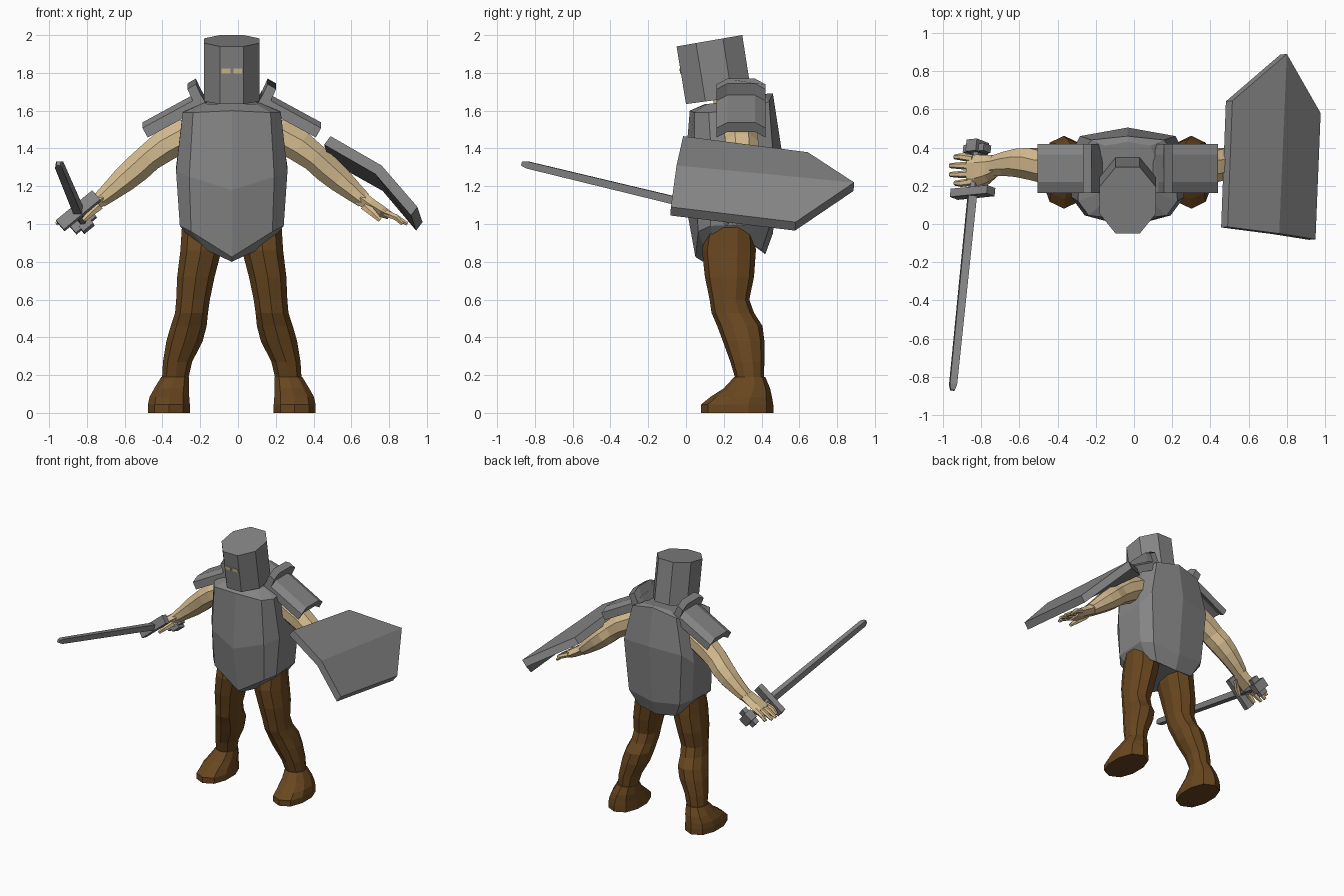
import bpy, bmesh, math
from mathutils import Vector as V

if "Cube" in bpy.data.objects:
    bpy.data.objects.remove(bpy.data.objects["Cube"])

CX = -0.033  # the body's mirror plane


def material(name, rgb):
    m = bpy.data.materials.new(name)
    m.diffuse_color = (*rgb, 1)
    m.use_nodes = True
    m.node_tree.nodes["Principled BSDF"].inputs["Base Color"].default_value = m.diffuse_color
    return m


STEEL = material("steel grey", (0.235, 0.235, 0.235))
LEATHER = material("brown leather", (0.14, 0.062, 0.014))
SKIN = material("skin", (0.68, 0.51, 0.28))


def loft(name, rings, mat):
    """Skin a list of equal-length point rings and cap both ends."""
    bm = bmesh.new()
    rows = [[bm.verts.new(p) for p in r] for r in rings]
    n = len(rows[0])
    for a, b in zip(rows, rows[1:]):
        for i in range(n):
            j = (i + 1) % n
            bm.faces.new((a[i], a[j], b[j], b[i]))
    bm.faces.new(rows[0])
    bm.faces.new(rows[-1])
    bmesh.ops.recalc_face_normals(bm, faces=bm.faces)
    me = bpy.data.meshes.new(name)
    bm.to_mesh(me)
    bm.free()
    me.materials.append(mat)
    ob = bpy.data.objects.new(name, me)
    bpy.context.collection.objects.link(ob)
    return ob


def ellipse(c, u, v, n=10):
    return [V(c) + V(u) * math.cos(math.tau * (i + .5) / n) + V(v) * math.sin(math.tau * (i + .5) / n)
            for i in range(n)]


def box(name, c, a, b, d, mat):
    """Box from a centre and three half-axis vectors."""
    quad = [c + a + b, c - a + b, c - a - b, c + a - b]
    return loft(name, [[p - d for p in quad], [p + d for p in quad]], mat)


def limb(name, pts, s, mat, n=8):
    """Tube through (x, y, z, radius in xz, radius in y), on side s."""
    rings = []
    for i, p in enumerate(pts):
        a, b = V(pts[max(i - 1, 0)][:3]), V(pts[min(i + 1, len(pts) - 1)][:3])
        t = b - a
        up = V((-t.z, 0, t.x)).normalized()
        ring = ellipse(p[:3], up * p[3], V((0, p[4], 0)), n)
        rings.append([(CX + s * q.x, q.y, q.z) for q in ring])
    return loft(name, rings, mat)


def half_ring(pts):
    """Mirror a half outline (front centre to back centre) into a full ring."""
    right = [(CX + x, y, z) for x, y, z in pts]
    left = [(CX - x, y, z) for x, y, z in pts[-2:0:-1]]
    return right + left


# Breastplate
loft("breastplate", [half_ring(r) for r in (
    [(0, .09, .80), (.13, .10, .86), (.20, .15, .90), (.20, .34, .90), (.16, .40, .86), (0, .42, .84)],
    [(0, .05, .825), (.215, .065, .96), (.275, .13, .99), (.275, .36, 1.0), (.22, .44, .98), (0, .46, .95)],
    [(0, -.015, 1.18), (.225, .045, 1.25), (.295, .14, 1.28), (.295, .37, 1.30), (.25, .46, 1.38), (0, .505, 1.40)],
    [(0, .02, 1.60), (.205, .045, 1.59), (.26, .12, 1.59), (.25, .36, 1.61), (.19, .44, 1.65), (0, .46, 1.69)],
    [(0, .10, 1.635), (.13, .11, 1.635), (.15, .16, 1.64), (.15, .33, 1.66), (.12, .41, 1.68), (0, .43, 1.69)],
)], STEEL)

# Neck
loft("neck", [ellipse((CX, .22, z), (.08, 0, 0), (0, .08, 0), 8) for z in (1.6, 1.72)], SKIN)

# Helmet: leaning octagonal prism
OCT = [(.063, 0), (.147, .105), (.147, .25), (.063, .355)]
OCT += [(-x, t) for x, t in reversed(OCT)]
loft("helmet", [[(CX + x, y0 + t * .98, z0 + t * rise) for x, t in OCT]
                for y0, z0, rise in ((0, 1.635, .13), (-.05, 1.94, .17))], STEEL)
lean = V((0, -.05, .305)).normalized()
for s in (-1, 1):
    box("eye_slit", V((CX + s * .031, -.029, 1.81)), V((.023, 0, 0)), lean * .013,
        V((0, .004, .0007)), SKIN)


def arched_plate(name, start, end, thick, s):
    """Plate bent over three facets along y, swept from start to end in xz."""
    arch = [(.162, -.03), (.22, 0), (.365, 0), (.42, -.03)]
    rings = []
    for x, z in (start, end):
        top = [(CX + s * x, y, z + dz) for y, dz in arch]
        low = [(CX + s * (x + thick[0]), y, z + dz + thick[1]) for y, dz in reversed(arch)]
        rings.append(top + low)
    loft(name, rings, STEEL)


ARM = [(.14, .29, 1.50, .085, .09), (.25, .29, 1.47, .09, .095), (.36, .295, 1.41, .09, .095),
       (.44, .30, 1.35, .08, .09), (.50, .315, 1.295, .08, .09), (.57, .32, 1.235, .073, .08),
       (.64, .315, 1.175, .058, .068), (.70, .305, 1.125, .045, .058)]
PALM = [(.68, .305, 1.14, .046, .056), (.73, .29, 1.105, .04, .07), (.79, .28, 1.068, .036, .083),
        (.835, .28, 1.045, .026, .08)]
# Legs: z, centre x, half width, front y, back y
LEG = [(.99, .155, .11, .11, .36), (.86, .163, .11, .085, .37), (.72, .19, .10, .10, .36),
       (.60, .205, .09, .125, .335), (.53, .213, .088, .135, .36), (.46, .228, .096, .165, .405),
       (.38, .25, .097, .195, .415), (.27, .287, .078, .235, .415), (.18, .30, .07, .262, .412)]
BOOT = [(.19, .30, .074, .255, .42), (.13, .318, .093, .20, .445), (.085, .33, .106, .13, .455),
        (.045, .333, .112, .08, .462), (0, .333, .112, .08, .462)]


def stack(name, rows, s, n=10):
    """Loft of level rings, kept boxy by squaring the ellipse."""
    rings = []
    for z, cx, hw, y0, y1 in rows:
        ring = []
        for i in range(n):
            a = math.tau * (i + .5) / n
            c, d = math.cos(a), math.sin(a)
            ring.append((CX + s * (cx + hw * math.copysign(abs(c) ** .8, c) * 1.03),
                         (y0 + y1) / 2 + (y1 - y0) / 2 * d, z))
        rings.append(ring)
    loft(name, rings, LEATHER)


for s, side in ((-1, "right"), (1, "left")):
    # Shoulder armour
    arched_plate(side + "_shoulder_plate", (.16, 1.708), (.473, 1.538), (-.028, -.05), s)
    arched_plate(side + "_shoulder_collar", (.135, 1.65), (.19, 1.77), (.045, -.026), s)
    # Arm and hand
    limb(side + "_arm", ARM, s, SKIN)
    limb(side + "_palm", PALM, s, SKIN, 6)
    for k, (y, tip) in enumerate(((.222, .905), (.262, .93), (.302, .93), (.342, .905))):
        ye = y + (y - .28) * .15
        limb(side + "_finger", [(.81, y, 1.06, .02, .021), (.87, ye, 1.035, .018, .019),
                                (tip, ye, 1.0, .011, .013)], s, SKIN, 6)
    limb(side + "_thumb", [(.70, .26, 1.10, .028, .026), (.745, .215, 1.06, .022, .022),
                           (.785, .195, 1.02, .013, .014)], s, SKIN, 6)
    # Leg and boot
    stack(side + "_leg", LEG, s)
    stack(side + "_boot", BOOT, s)

# Shield: two folded panels with thickness
outer = [V(p) for p in ((.49, -.015, 1.465), (.76, -.05, 1.31), (.95, -.08, 1.09),
                        (.977, .58, 1.01), (.80, .89, 1.22), (.515, .645, 1.38))]
bm = bmesh.new()
top = [bm.verts.new(p) for p in outer]
low = [bm.verts.new(p + V((-.034, -.003, -.045))) for p in outer]
for r in (top, low):
    bm.faces.new((r[0], r[1], r[4], r[5]))
    bm.faces.new((r[1], r[2], r[3], r[4]))
for i in range(6):
    j = (i + 1) % 6
    bm.faces.new((top[i], top[j], low[j], low[i]))
bmesh.ops.recalc_face_normals(bm, faces=bm.faces)
mesh = bpy.data.meshes.new("shield")
bm.to_mesh(mesh)
bm.free()
mesh.materials.append(STEEL)
bpy.context.collection.objects.link(bpy.data.objects.new("shield", mesh))

# Sword
hilt, tip = V((-.845, .165, 1.07)), V((-.95, -.87, 1.32))
d = (tip - hilt).normalized()
u = V((.76, 0, .65))
u = (u - d * u.dot(d)).normalized()
v = d.cross(u)


def blade_ring(p, w):
    return [p + u * w, p + v * w * .9, p - u * w, p - v * w * .9]


loft("sword_blade", [blade_ring(hilt, .033), blade_ring(tip - d * .03, .028),
                     blade_ring(tip, .016)], STEEL)
box("sword_guard", hilt, u * .125, v * .033, d * .022, STEEL)
loft("sword_grip", [ellipse(p, u * .024, v * .024, 6) for p in (hilt, hilt - d * .25)], STEEL)
pommel = hilt - d * .235
box("sword_pommel", pommel, u * .07, v * .03, d * .02, STEEL)
box("sword_pommel_cap", pommel - d * .01, u * .035, v * .05, d * .032, STEEL)
